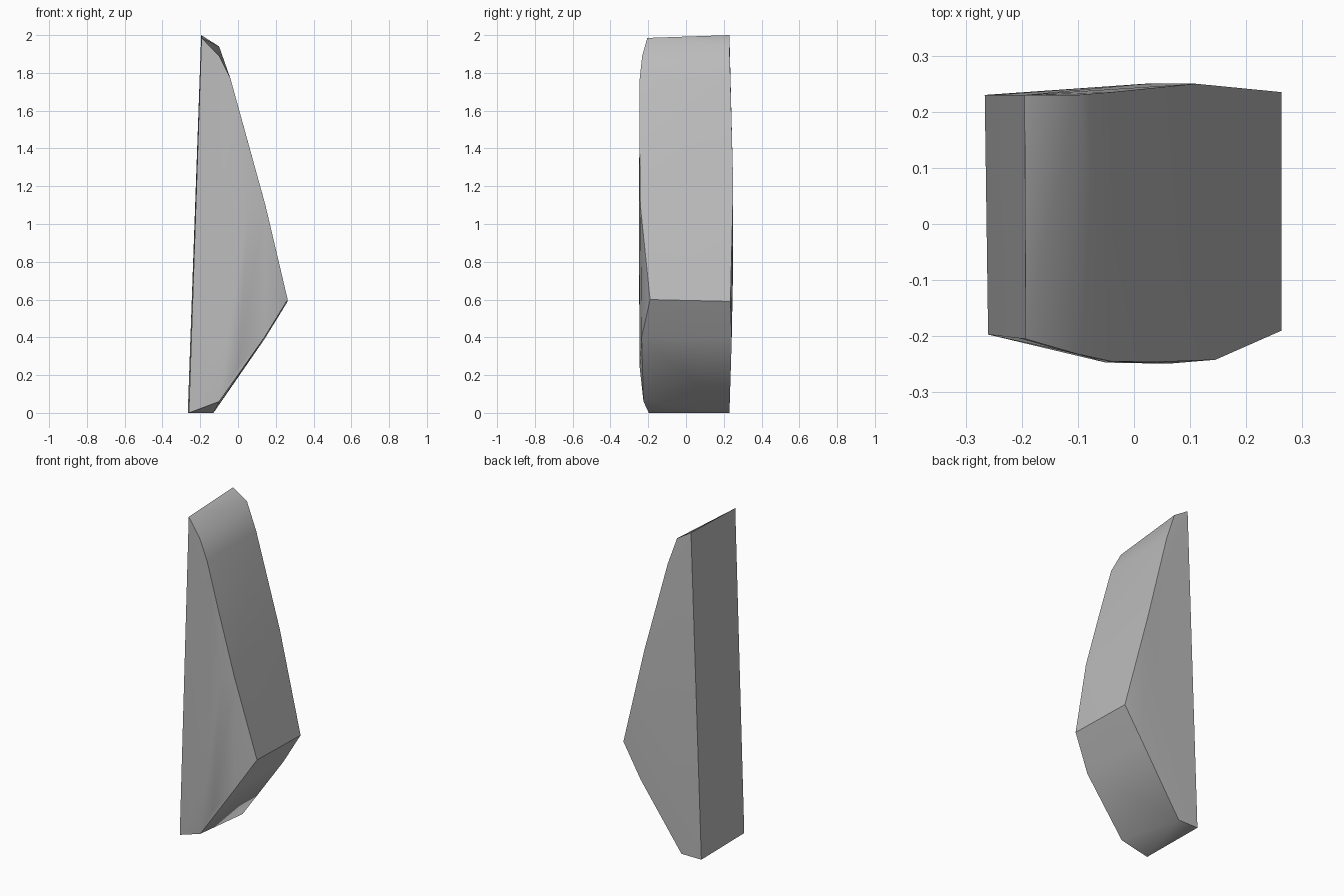
import bpy
import bmesh
import math

cube = bpy.data.objects.get("Cube")
if cube:
    bpy.data.objects.remove(cube, do_unlink=True)

# Plain stone grey
stone = bpy.data.materials.new("stone_grey")
stone.use_nodes = True
grey = (0.5, 0.5, 0.5, 1)
stone.diffuse_color = grey
stone.node_tree.nodes["Principled BSDF"].inputs["Base Color"].default_value = grey

# Corners around the back face
back_rim = [
    (-0.266, 0.23, 0), (-0.195, 0.23, 2), (-0.1, 0.23, 1.94),
    (-0.04, 0.235, 1.77), (0.11, 0.25, 1.2), (0.263, 0.235, 0.59),
    (0.14, 0.242, 0.39), (-0.13, 0.23, 0),
]

# Corners around the worn front face
front_rim = [
    (-0.26, -0.197, 0), (-0.193, -0.205, 1.985), (-0.1, -0.232, 1.89),
    (-0.04, -0.245, 1.77), (0.04, -0.246, 1.48), (0.145, -0.242, 1.1),
    (0.263, -0.19, 0.6), (0.14, -0.235, 0.4), (0, -0.245, 0.24),
    (-0.1, -0.225, 0.06),
]

# Gentle swellings inside the two broad faces
swellings = [(-0.05, -0.247, 0.4), (0.06, -0.249, 1.1), (0.02, 0.25, 0.8)]

# Wrap the corners in one convex faceted slab
bm = bmesh.new()
for corner in back_rim + front_rim + swellings:
    bm.verts.new(corner)
bmesh.ops.convex_hull(bm, input=bm.verts[:])
bmesh.ops.delete(bm, geom=[v for v in bm.verts if not v.link_faces], context="VERTS")
bmesh.ops.recalc_face_normals(bm, faces=bm.faces[:])
mesh = bpy.data.meshes.new("rock_shard")
bm.to_mesh(mesh)
bm.free()
mesh.materials.append(stone)

# Soft facets with crisp main edges
shard = bpy.data.objects.new("rock_shard", mesh)
bpy.context.collection.objects.link(shard)
bpy.ops.object.select_all(action="DESELECT")
shard.select_set(True)
bpy.context.view_layer.objects.active = shard
bpy.ops.object.shade_smooth_by_angle(angle=math.radians(42))
